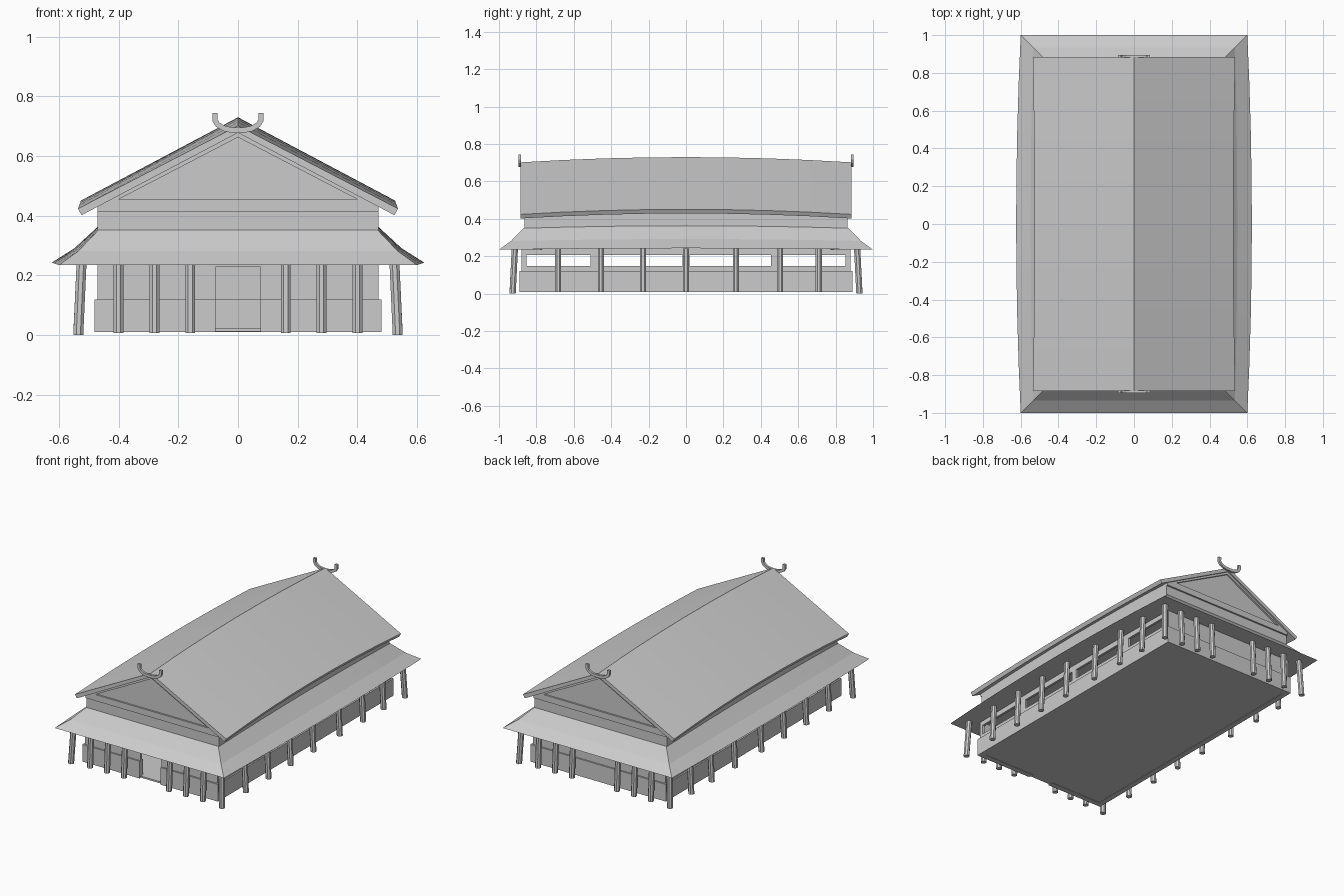
import bpy, bmesh, math
from mathutils import Vector

if "Cube" in bpy.data.objects:
    bpy.data.objects.remove(bpy.data.objects["Cube"], do_unlink=True)

COLOUR = (0.6, 0.6, 0.6, 1)
grey = bpy.data.materials.new("plain grey")
grey.use_nodes = True
grey.diffuse_color = COLOUR
grey.node_tree.nodes["Principled BSDF"].inputs["Base Color"].default_value = COLOUR


def loft(name, sections, caps=True):
    """Skin a list of closed sections that have equal point counts."""
    bm = bmesh.new()
    rings = [[bm.verts.new(p) for p in s] for s in sections]
    n = len(rings[0])
    for a, b in zip(rings, rings[1:]):
        for i in range(n):
            j = (i + 1) % n
            bm.faces.new((a[i], a[j], b[j], b[i]))
    if caps:
        bm.faces.new(rings[0])
        bm.faces.new(rings[-1])
    bmesh.ops.remove_doubles(bm, verts=bm.verts, dist=1e-5)
    bmesh.ops.recalc_face_normals(bm, faces=bm.faces)
    mesh = bpy.data.meshes.new(name)
    bm.to_mesh(mesh)
    bm.free()
    mesh.materials.append(grey)
    obj = bpy.data.objects.new(name, mesh)
    bpy.context.collection.objects.link(obj)
    return obj


def prism(name, outline, y0, y1):
    return loft(name, [[(x, y, z) for x, z in outline] for y in (y0, y1)])


def box(name, hx, y0, y1, z0, z1):
    return prism(name, [(-hx, z0), (hx, z0), (hx, z1), (-hx, z1)], y0, y1)


def cut(target, cutter):
    """Subtract the cutter and discard it."""
    cutter.hide_render = True
    mod = target.modifiers.new("cut", 'BOOLEAN')
    mod.operation = 'DIFFERENCE'
    mod.solver = 'EXACT'
    mod.object = cutter
    bpy.context.view_layer.objects.active = target
    bpy.ops.object.modifier_apply(modifier=mod.name)
    bpy.data.objects.remove(cutter, do_unlink=True)


def mirrored(half):
    """Complete a half outline that starts and ends on the centre line."""
    return half + [(-x, z) for x, z in reversed(half[1:-1])]


SEGS = 8
steps = [-1 + 2 * i / SEGS for i in range(SEGS + 1)]


# Hollow hall with a floor, long windows on both sides and a front doorway
hall = box("hall_walls", 0.47, -0.88, 0.88, 0.012, 0.24)
cut(hall, box("room_cutter", 0.455, -0.865, 0.865, 0.022, 0.5))
for y0, y1 in ((0.02, 0.455), (0.51, 0.853)):
    for a, b in ((y0, y1), (-y1, -y0)):
        cut(hall, box("window_cutter", 1, a, b, 0.147, 0.207))
cut(hall, box("door_cutter", 0.075, -1, -0.8, 0.022, 0.228))

# Thicker band around the foot of the walls
plinth = box("wall_plinth", 0.48, -0.89, 0.89, 0.01, 0.12)
cut(plinth, box("plinth_cutter", 0.445, -0.855, 0.855, -0.1, 0.5))
cut(plinth, box("plinth_door_cutter", 0.075, -1, -0.8, -0.1, 0.5))


# Skirt roof, bowed outward and upward along the long sides
def skirt_ring(hx, hy, z, bow, lift):
    side = [(hx + bow * (1 - t * t), t * hy, z + lift * (1 - t * t)) for t in steps]
    return side + [(-x, y, zz) for x, y, zz in reversed(side)]


skirt = [skirt_ring(0.46, 0.86, 0.236, 0, 0.008),
         skirt_ring(0.6, 1.0, 0.235, 0.024, 0.008),
         skirt_ring(0.535, 0.935, 0.282, 0.012, 0.01),
         skirt_ring(0.468, 0.868, 0.352, 0, 0.013)]
loft("skirt_roof", skirt + skirt[:1], caps=False)

# Upper body and main gable roof, both following the bowed ridge
body, roof = [], []
for t in steps:
    k = 1 - t * t
    wall = [(0, 0.235), (0.47, 0.235), (0.47, 0.432 + 0.026 * k), (0, 0.68 + 0.03 * k)]
    body.append([(x, t * 0.864, z) for x, z in mirrored(wall)])
    slab = [(0, 0.702 + 0.028 * k), (0.536 - 0.01 * k, 0.424 + 0.027 * k),
            (0.524 - 0.01 * k, 0.402 + 0.027 * k), (0, 0.678 + 0.028 * k)]
    roof.append([(x, t * 0.885, z) for x, z in mirrored(slab)])
loft("upper_walls", body)
loft("main_roof", roof)


# Raised gable frames and upturned ridge horns on both ends
def horn(name, y):
    half = [(0.077, 0.745), (0.077, 0.72), (0.068, 0.705), (0.045, 0.692), (0.02, 0.687)]
    path = [Vector(p) for p in half + [(-x, z) for x, z in reversed(half)]]
    rings = []
    for i, p in enumerate(path):
        d = (path[min(i + 1, len(path) - 1)] - path[max(i - 1, 0)]).normalized()
        n = Vector((-d.y, d.x)) * 0.009
        rings.append([(q.x, y + e, q.y) for q, e in
                      ((p - n, -0.007), (p + n, -0.007), (p + n, 0.007), (p - n, 0.007))])
    loft(name, rings)


for end, s in (("front", -1), ("back", 1)):
    ya, yb = s * 0.855, s * 0.875
    prism(end + "_gable_beam",
          [(-0.47, 0.415), (0.47, 0.415), (0.4, 0.455), (-0.4, 0.455)], ya, yb)
    for side, m in (("left", 1), ("right", -1)):
        rake = [(0.47, 0.415), (0.47, 0.431), (0, 0.679), (0, 0.663), (0.4, 0.455)]
        prism(f"{end}_{side}_gable_rake", [(m * x, z) for x, z in rake], ya, yb)
    horn(end + "_ridge_horn", s * 0.889)


# Columns leaning outward around the veranda
def column(name, foot, head, z0):
    rings = []
    for (cx, cy), z in ((foot, z0), (head, 0.242)):
        angles = [math.tau * (i + 0.5) / 8 for i in range(8)]
        rings.append([(cx + 0.018 * math.cos(a), cy + 0.018 * math.sin(a), z) for a in angles])
    loft(name, rings)


for s in (-1, 1):
    for y in (-0.684, -0.455, -0.23, 0, 0.267, 0.503, 0.71):
        column("side_column", (s * 0.535, y), (s * 0.524, y), 0.008)
    for x in (-0.4, -0.28, -0.16, 0.16, 0.28, 0.4):
        column("end_column", (x, s * 0.927), (x, s * 0.915), 0.008)
    for m in (-1, 1):
        column("corner_column", (m * 0.535, s * 0.927), (m * 0.524, s * 0.915), 0)
